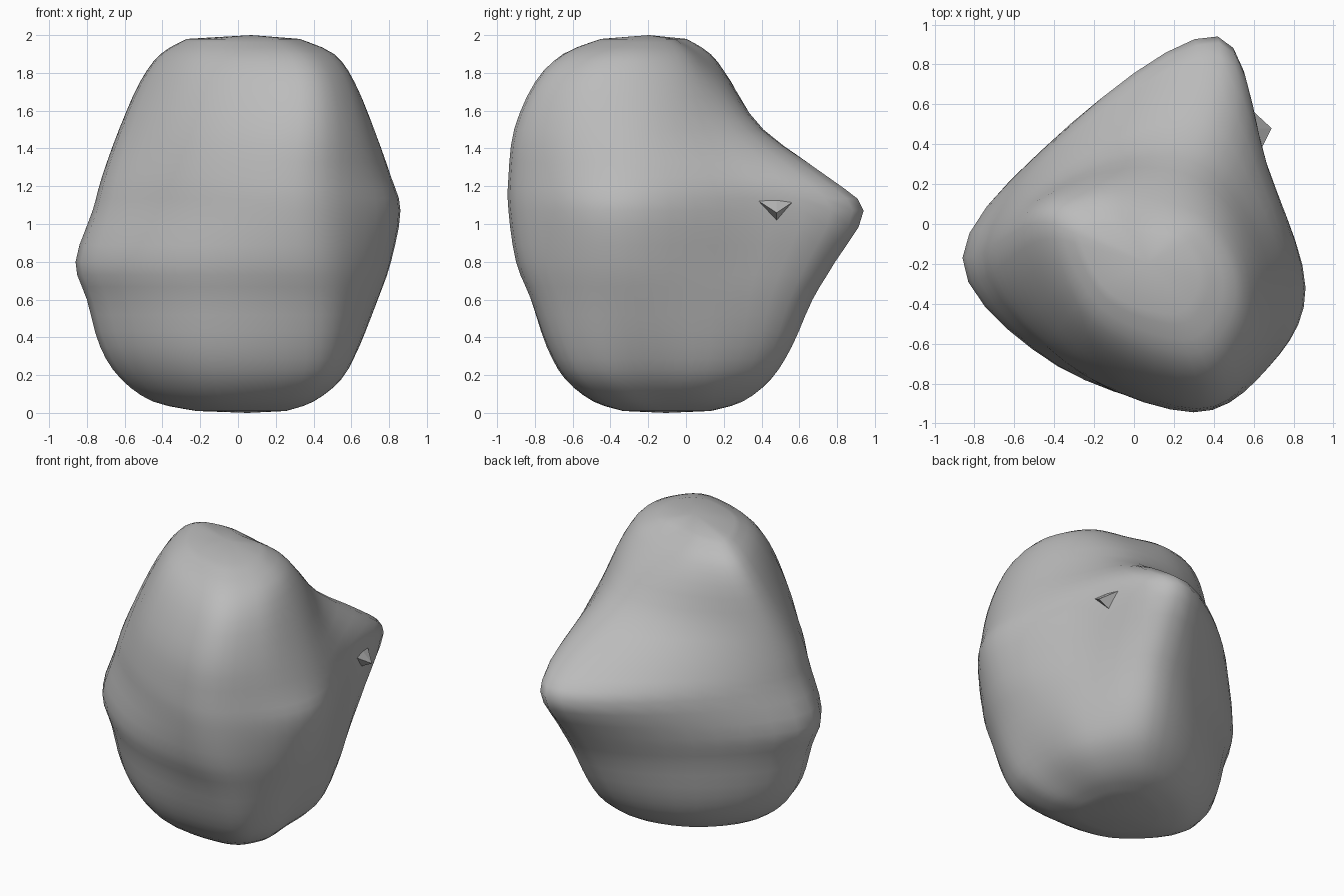
import bpy, bmesh
from mathutils import Vector

cube = bpy.data.objects.get("Cube")
if cube:
    bpy.data.objects.remove(cube, do_unlink=True)

stone = bpy.data.materials.new("stone grey")
stone.use_nodes = True
colour = (0.5, 0.5, 0.5, 1)
stone.diffuse_color = colour
stone.node_tree.nodes["Principled BSDF"].inputs["Base Color"].default_value = colour

# Height, then x, y of the left, back, right and front ridges
LEVELS = [
    (0.01, -.22, -.12, .05, .13, .25, -.1, .12, -.33),
    (0.06, -.45, -.13, .15, .3, .39, -.15, .24, -.48),
    (0.18, -.62, -.15, .25, .45, .54, -.2, .34, -.63),
    (0.35, -.73, -.17, .3, .56, .64, -.23, .36, -.73),
    (0.6, -.8, -.17, .35, .67, .74, -.27, .35, -.82),
    (0.8, -.86, -.17, .38, .79, .81, -.3, .32, -.9),
    (1.07, -.77, -.15, .42, .94, .86, -.32, .3, -.94),
    (1.25, -.72, -.12, .42, .75, .81, -.31, .3, -.94),
    (1.5, -.63, -.06, .3, .4, .72, -.29, .32, -.91),
    (1.75, -.52, 0, .2, .21, .61, -.27, .32, -.8),
    (1.9, -.41, 0, .1, .08, .5, -.25, .27, -.65),
    (1.98, -.27, -.06, .05, -.05, .32, -.22, .18, -.45),
]
# Bulge of the face after each ridge: at mid height, and gain towards the ends
BULGES = [(.1, .08), (0, .2), (.15, .07), (.14, .06)]
AROUND, UPWARD = 5, 3


def spline(a, b, c, d, t):
    """Smooth step from b to c with neighbours a and d."""
    return b + 0.5 * t * ((c - a) + t * ((2 * a - 5 * b + 4 * c - d)
                                         + t * (3 * (b - c) + d - a)))


def section(row):
    """Rounded four-cornered outline at one height."""
    z = row[0]
    corners = [Vector((x, y, z)) for x, y in zip(row[1::2], row[2::2])]
    cage = []
    for i, (middle, gain) in enumerate(BULGES):
        a, b = corners[i], corners[(i + 1) % len(corners)]
        outward = Vector((a.y - b.y, b.x - a.x, 0))
        cage += [a, (a + b) / 2 + outward * (middle + gain * abs(z - 1))]
    n = len(cage)
    return [spline(cage[i - 1], cage[i], cage[(i + 1) % n], cage[(i + 2) % n], s / AROUND)
            for i in range(n) for s in range(AROUND)]


def finish(name, bm):
    bmesh.ops.recalc_face_normals(bm, faces=bm.faces)
    mesh = bpy.data.meshes.new(name)
    bm.to_mesh(mesh)
    bm.free()
    mesh.materials.append(stone)
    obj = bpy.data.objects.new(name, mesh)
    bpy.context.collection.objects.link(obj)
    return obj


# Boulder body: outlines joined upward by smooth curves
outlines = [section(row) for row in LEVELS]
last = len(outlines) - 1
rings = []
for k in range(last):
    four = [outlines[min(max(k + j, 0), last)] for j in (-1, 0, 1, 2)]
    for s in range(UPWARD):
        rings.append([spline(*p, s / UPWARD) for p in zip(*four)])
rings.append(outlines[-1])

bm = bmesh.new()
loops = [[bm.verts.new(p) for p in ring] for ring in rings]
count = len(loops[0])
for low, high in zip(loops, loops[1:]):
    for i in range(count):
        j = (i + 1) % count
        bm.faces.new((low[i], low[j], high[j], high[i]))
for loop, z in ((loops[0], 0), (loops[-1], 2)):
    middle = sum((v.co for v in loop), Vector()) / count
    tip = bm.verts.new((middle.x, middle.y, z))
    for i in range(count):
        bm.faces.new((loop[i], loop[(i + 1) % count], tip))
body = finish("boulder_body", bm)
bpy.context.view_layer.objects.active = body
body.select_set(True)
bpy.ops.object.shade_smooth()

# Small chipped nub beside the rear point
bm = bmesh.new()
for p in ((.62, .34, 1.15), (.56, .6, 1.14), (.57, .48, 1.0), (.69, .48, 1.06), (.54, .48, 1.2)):
    bm.verts.new(p)
bmesh.ops.convex_hull(bm, input=bm.verts)
finish("chipped_nub", bm)
